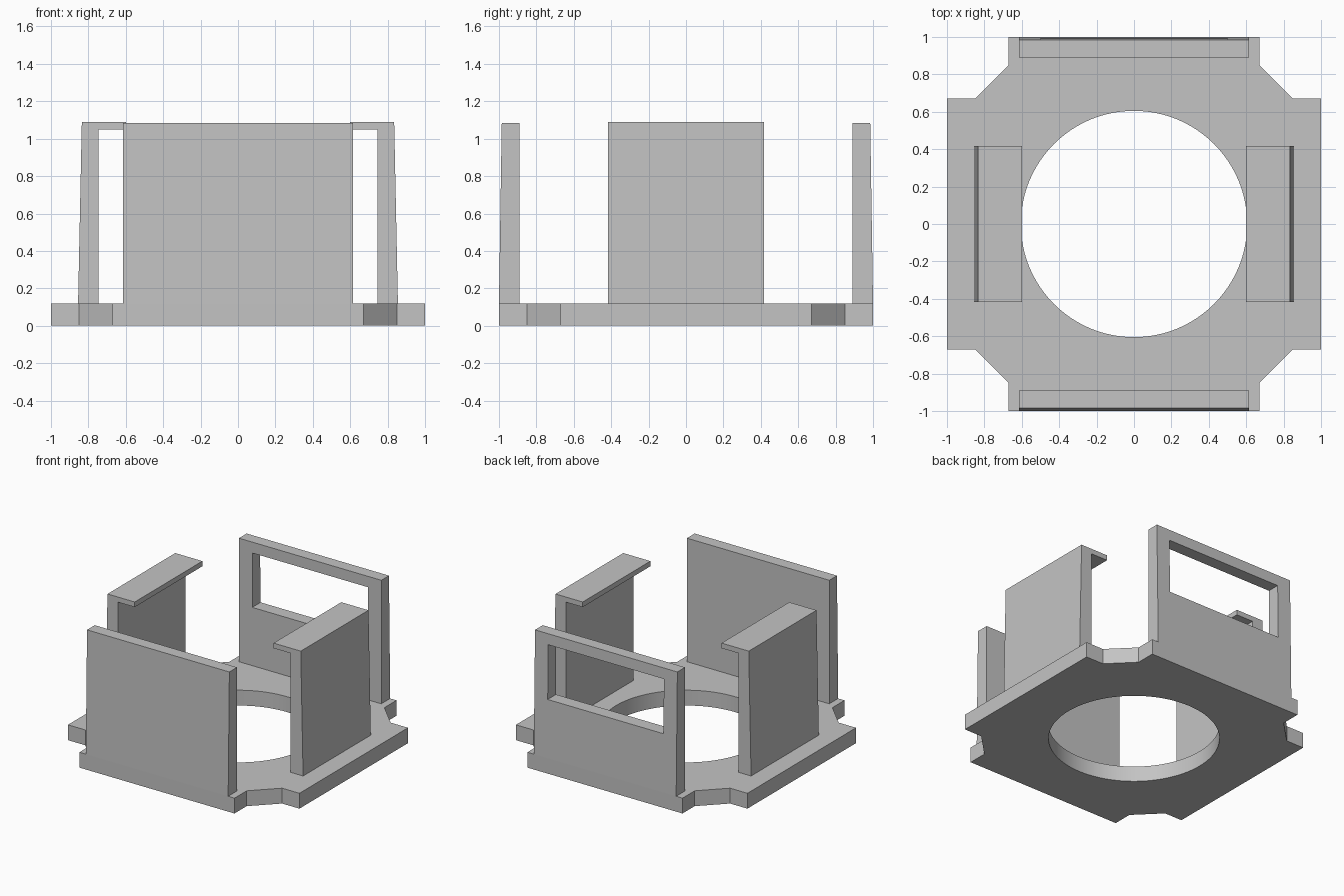
import bpy, bmesh, math
from mathutils import Vector

cube = bpy.data.objects.get("Cube")
if cube:
    bpy.data.objects.remove(cube)

grey = bpy.data.materials.new("plain grey")
grey.use_nodes = True
colour = (0.55, 0.55, 0.55, 1)
grey.diffuse_color = colour
grey.node_tree.nodes["Principled BSDF"].inputs["Base Color"].default_value = colour

BASE_TOP = 0.12
WALL_TOP = 1.085


def prism(name, loops, place, along, adjust=None):
    """Fill an outline (further loops are holes), extrude it and tidy it."""
    bm = bmesh.new()
    for loop in loops:
        verts = [bm.verts.new(place(a, b)) for a, b in loop]
        for i, v in enumerate(verts):
            bm.edges.new((verts[i - 1], v))
    bmesh.ops.triangle_fill(bm, edges=bm.edges[:], use_beauty=True)
    grown = bmesh.ops.extrude_face_region(bm, geom=bm.faces[:], use_keep_orig=True)["geom"]
    moved = [g for g in grown if isinstance(g, bmesh.types.BMVert)]
    bmesh.ops.translate(bm, verts=moved, vec=Vector(along))
    if adjust:
        for v in moved:
            adjust(v)
    bmesh.ops.recalc_face_normals(bm, faces=bm.faces[:])
    mesh = bpy.data.meshes.new(name)
    bm.to_mesh(mesh)
    bm.free()
    mesh.materials.append(grey)
    obj = bpy.data.objects.new(name, mesh)
    bpy.context.collection.objects.link(obj)
    return obj


def rectangle(half, low, high):
    return [(-half, low), (half, low), (half, high), (-half, high)]


# Base plate with notched corners and a round opening
corner = [(1, 0.67), (0.85, 0.67), (0.67, 0.85), (0.67, 1)]
outline = []
for sx, sy, step in ((1, 1, 1), (-1, 1, -1), (-1, -1, 1), (1, -1, -1)):
    outline += [(sx * x, sy * y) for x, y in corner[::step]]
SEGMENTS = 96
opening = [(0.605 * math.cos(math.tau * i / SEGMENTS),
            0.605 * math.sin(math.tau * i / SEGMENTS)) for i in range(SEGMENTS)]
base = prism("base_plate", [outline, opening],
             lambda x, y: (x, y, 0), (0, 0, BASE_TOP))
bpy.context.view_layer.objects.active = base
base.select_set(True)
bpy.ops.object.shade_smooth_by_angle(angle=math.radians(30))
base.select_set(False)


# Front wall and windowed back wall, both leaning slightly on the outside
panel = rectangle(0.615, BASE_TOP, WALL_TOP)
window = rectangle(0.5, 0.575, 1.0)
for name, side, loops in (("front_wall", -1, [panel]),
                          ("back_wall", 1, [panel, window])):
    def lean(v, side=side):
        v.co.y -= side * 0.015 * (v.co.z - BASE_TOP) / (WALL_TOP - BASE_TOP)

    prism(name, loops, lambda x, z, s=side: (x, s * 0.89, z),
          (0, side * 0.11, 0), lean)

# Side walls, each with a lip reaching inward over the opening
hook = [(0.855, BASE_TOP), (0.835, 1.09), (0.6, 1.09),
        (0.6, 1.05), (0.745, 1.05), (0.745, BASE_TOP)]
for name, side in (("left_wall", 1), ("right_wall", -1)):
    prism(name, [hook], lambda x, z, s=side: (s * x, -0.418, z), (0, 0.836, 0))
